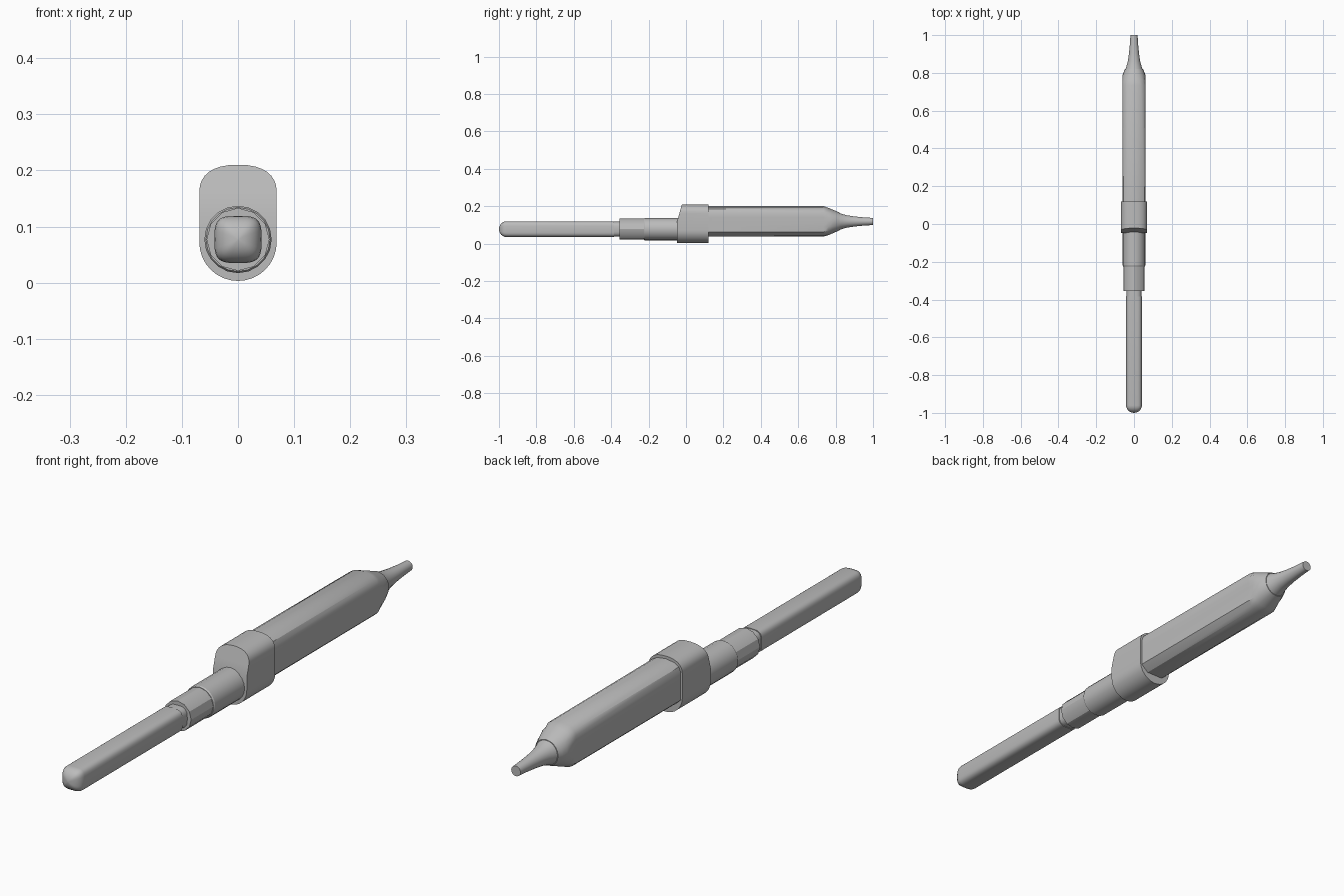
import bpy, bmesh, math
from mathutils import Vector

cube = bpy.data.objects.get("Cube")
if cube:
    bpy.data.objects.remove(cube, do_unlink=True)

grey = bpy.data.materials.new("plain grey")
grey.use_nodes = True
COLOUR = (0.5, 0.5, 0.5, 1)
grey.diffuse_color = COLOUR
grey.node_tree.nodes["Principled BSDF"].inputs["Base Color"].default_value = COLOUR


def section(half_width, low, bottom, top, high, seg=8, power_low=2, power_high=2):
    """Closed outline of (x, z): curved bottom and top joined by straight sides."""
    points = []
    for mid, reach, power in ((high, top - high, power_high), (low, low - bottom, power_low)):
        sign = 1 if mid == high and power is power_high and not points else -1
        for i in range(2 * seg + 1):
            a = math.pi * i / (2 * seg)
            c, s = math.cos(a), math.sin(a)
            x = math.copysign(abs(c) ** (2 / power), c) * half_width
            z = max(s, 0) ** (2 / power) * reach
            points.append((x * sign, mid + sign * z))
    return points


def rounded(radius, mid, power=2, seg=8):
    """Round or squarish closed outline of (x, z)."""
    points = []
    for i in range(4 * seg):
        a = math.pi * i / (2 * seg)
        c, s = math.cos(a), math.sin(a)
        points.append((math.copysign(abs(c) ** (2 / power), c) * radius,
                       mid + math.copysign(abs(s) ** (2 / power), s) * radius))
    return points


def loft(name, rings, cut=None, angle=30):
    """Skin a list of (y, outline) rings, with an optional plane cut at the front."""
    bm = bmesh.new()
    loops = [[bm.verts.new((x, y, z)) for x, z in outline] for y, outline in rings]
    for a, b in zip(loops, loops[1:]):
        for i in range(len(a)):
            j = (i + 1) % len(a)
            bm.faces.new((a[i], a[j], b[j], b[i]))
    bm.faces.new(loops[0])
    bm.faces.new(loops[-1])
    if cut:
        point, normal = cut
        res = bmesh.ops.bisect_plane(bm, geom=bm.verts[:] + bm.edges[:] + bm.faces[:],
                                     plane_co=point, plane_no=normal, clear_outer=True)
        edges = [e for e in res["geom_cut"] if isinstance(e, bmesh.types.BMEdge)]
        bmesh.ops.contextual_create(bm, geom=edges)
    bmesh.ops.remove_doubles(bm, verts=bm.verts[:], dist=0.00005)
    bmesh.ops.recalc_face_normals(bm, faces=bm.faces[:])
    mesh = bpy.data.meshes.new(name)
    bm.to_mesh(mesh)
    bm.free()
    mesh.materials.append(grey)
    obj = bpy.data.objects.new(name, mesh)
    bpy.context.collection.objects.link(obj)
    bpy.ops.object.select_all(action="DESELECT")
    obj.select_set(True)
    bpy.context.view_layer.objects.active = obj
    bpy.ops.object.shade_smooth_by_angle(angle=math.radians(angle))
    return obj


AXIS = 0.077   # height of the front parts' centre line
REAR = 0.118   # height of the rear parts' centre line

# Square probe with a pillow-shaped front end
probe = []
for i in range(7):
    a = math.pi / 2 * (i + 0.15) / 6.15
    probe.append((-0.96 - 0.04 * math.cos(a), rounded(0.042 * math.sin(a), AXIS, 3.6)))
probe.append((-0.385, rounded(0.042, AXIS, 3.6)))
loft("probe", probe, angle=40)
loft("probe_neck", [(-0.39, rounded(0.04, AXIS, 3)), (-0.34, rounded(0.04, AXIS, 3))])

# Stepped collars
loft("front_collar", [(-0.355, rounded(0.056, AXIS, seg=3)),
                      (-0.22, rounded(0.056, AXIS, seg=3))])
loft("rear_collar", [(-0.225, rounded(0.057, AXIS, seg=5)),
                     (-0.22, rounded(0.06, AXIS, seg=5)),
                     (0.0, rounded(0.06, AXIS, seg=5))])

# Tall head block, its upper front leaning back
head = section(0.069, 0.072, 0.003, 0.21, 0.16, power_high=2.4)
loft("head_block", [(-0.047, head), (0.12, head)],
     cut=(Vector((0, -0.047, 0.12)), Vector((0, -1, 0.28))))

# Body with chamfered underside and domed top, trimmed by a cone at the rear
half = [(0.034, 0.037), (0.048, 0.049), (0.062, 0.062), (0.062, 0.09), (0.062, REAR),
        (0.062, 0.14), (0.062, 0.165), (0.055, 0.184), (0.036, 0.195)]
profile = ([(0, 0.037)] + half + [(0, 0.2)] + [(-x, z) for x, z in reversed(half)])


def trimmed(y):
    limit = 0.048 + (0.82 - y) * 0.425
    outline = []
    for x, z in profile:
        v = Vector((x, z - REAR))
        v *= min(1, limit / v.length)
        outline.append((v.x, v.y + REAR))
    return outline


loft("body", [(y, trimmed(y)) for y in (0.1, 0.735, 0.76, 0.785, 0.805, 0.82)])

# Flared tail nozzle
nozzle = [(0.815, 0.047), (0.835, 0.04), (0.86, 0.033), (0.9, 0.027), (0.95, 0.022), (1.0, 0.019)]
loft("tail_nozzle", [(y, rounded(r, REAR, seg=6)) for y, r in nozzle])
